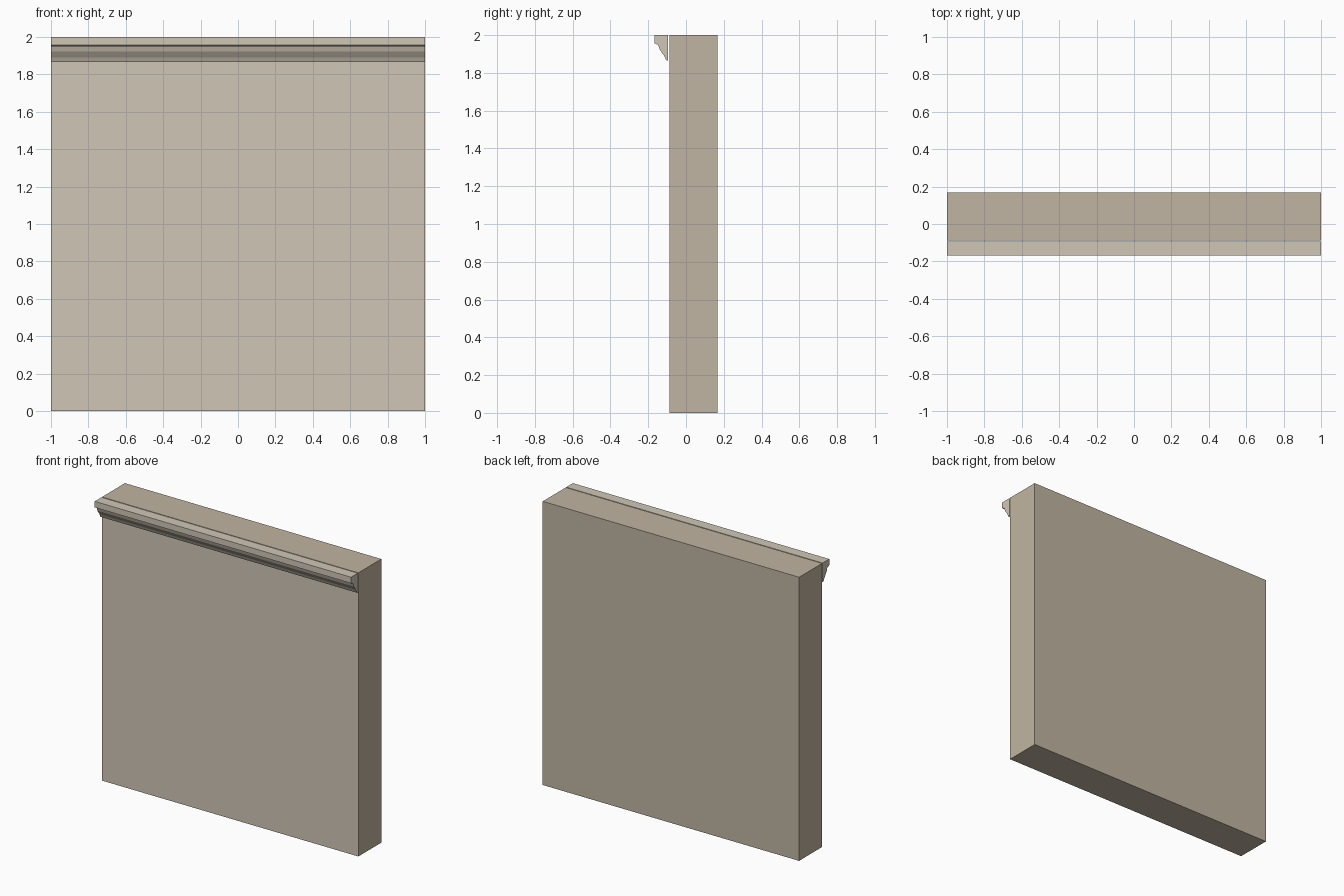
import bpy

if "Cube" in bpy.data.objects:
    bpy.data.objects.remove(bpy.data.objects["Cube"])


def material(name, color):
    m = bpy.data.materials.new(name)
    m.diffuse_color = color
    m.use_nodes = True
    m.node_tree.nodes["Principled BSDF"].inputs["Base Color"].default_value = m.diffuse_color
    return m


plaster = material("light_plaster", (0.63, 0.57, 0.47, 1))
core = material("wall_core", (0.53, 0.46, 0.36, 1))


def extrude_x(name, profile, mat, half=1.0):
    """Closed (y, z) outline, counter-clockwise seen from +x, swept along x."""
    n = len(profile)
    verts = [(x, y, z) for x in (-half, half) for y, z in profile]
    faces = [tuple(range(n - 1, -1, -1)), tuple(range(n, 2 * n))]
    faces += [(i, (i + 1) % n, n + (i + 1) % n, n + i) for i in range(n)]
    mesh = bpy.data.meshes.new(name)
    mesh.from_pydata(verts, [], faces)
    mesh.materials.append(mat)
    obj = bpy.data.objects.new(name, mesh)
    bpy.context.collection.objects.link(obj)
    return obj


# Wall slab, with a lighter front face
wall = extrude_x("wall", [(-0.087, 0), (0.168, 0), (0.168, 2), (-0.087, 2)], core)
wall.data.materials.append(plaster)
for face in wall.data.polygons:
    if face.normal.y < -0.9:
        face.material_index = 1

# Crown moulding along the top of the front, a hair in front of the wall
extrude_x("crown_moulding", [
    (-0.168, 2), (-0.168, 1.957), (-0.149, 1.949), (-0.146, 1.945),
    (-0.138, 1.922), (-0.116, 1.891), (-0.105, 1.867), (-0.094, 1.865),
    (-0.094, 2)], plaster)
